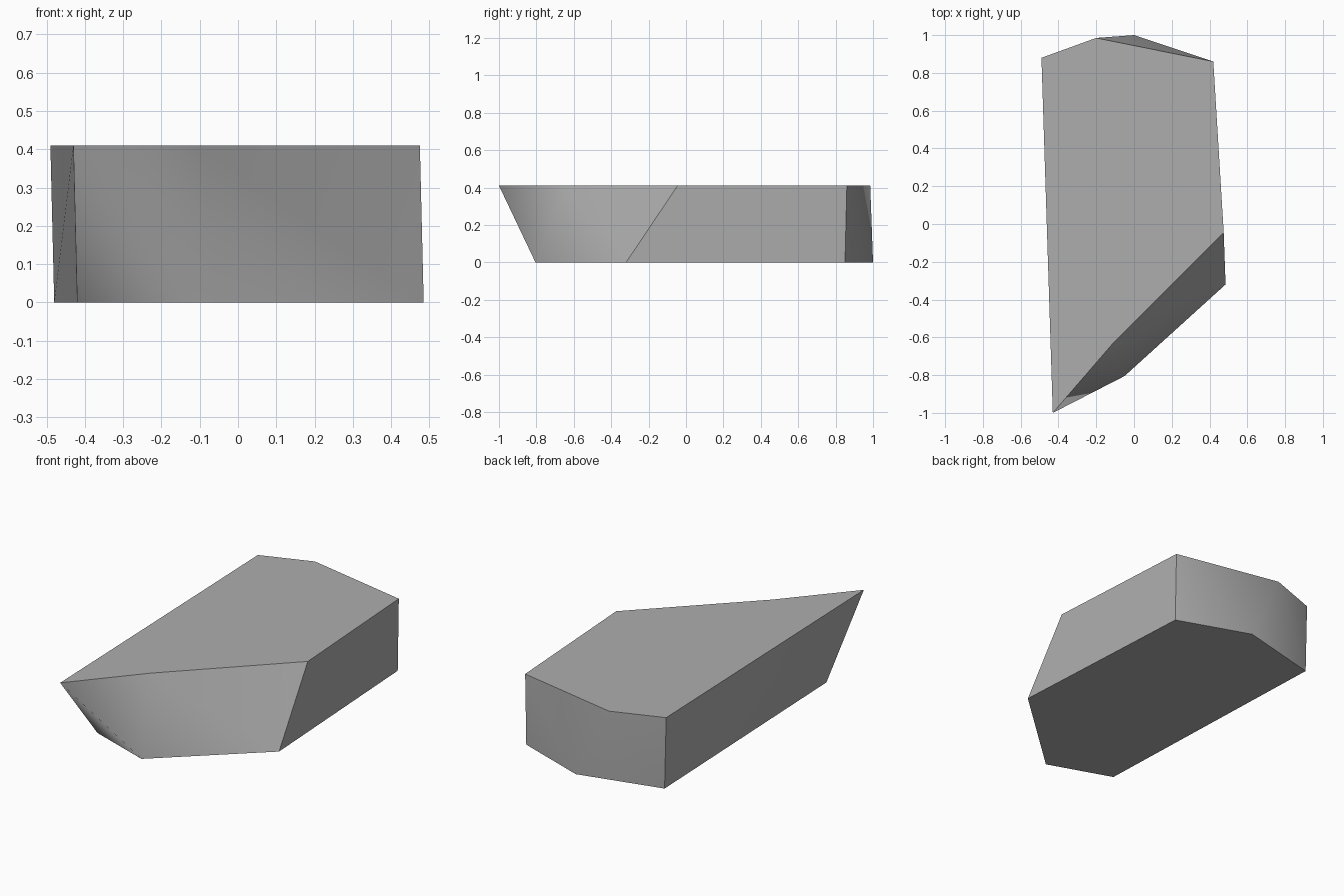
import bpy, bmesh

if "Cube" in bpy.data.objects:
    bpy.data.objects.remove(bpy.data.objects["Cube"], do_unlink=True)

# Stone grey
stone = bpy.data.materials.new("stone_grey")
stone.use_nodes = True
colour = (0.42, 0.42, 0.42, 1)
stone.diffuse_color = colour
stone.node_tree.nodes["Principled BSDF"].inputs["Base Color"].default_value = colour

# Matching outlines of the top and the base, anticlockwise from the left front corner
HEIGHT = 0.41
top_outline = [(0.475, -0.045), (0.42, 0.86), (-0.2, 0.985),
               (-0.49, 0.88), (-0.43, -1), (-0.11, -0.63)]
base_outline = [(0.485, -0.32), (0.42, 0.85), (0, 1),
                (-0.48, 0.88), (-0.42, -0.675), (-0.05, -0.805)]

bm = bmesh.new()
top = [bm.verts.new((x, y, HEIGHT)) for x, y in top_outline]
base = [bm.verts.new((x, y, 0)) for x, y in base_outline]
caps = [bm.faces.new(top), bm.faces.new(base[::-1])]

# Twisted walls, each split along its ridge
n = len(top)
RIGHT_WALL = 3
for i in range(n):
    j = (i + 1) % n
    if i == RIGHT_WALL:
        walls = [(top[i], base[i], top[j]), (top[j], base[i], base[j])]
    else:
        walls = [(top[i], base[i], base[j]), (top[i], base[j], top[j])]
    for wall in walls:
        bm.faces.new(wall).smooth = True

# Crisp rims and corners; the front and back walls blend smoothly
for cap in caps:
    for edge in cap.edges:
        edge.smooth = False
for i in (0, 1, 3, 4):
    bm.edges.get((top[i], base[i])).smooth = False

mesh = bpy.data.meshes.new("rock_slab")
bm.to_mesh(mesh)
bm.free()
mesh.materials.append(stone)
bpy.context.collection.objects.link(bpy.data.objects.new("rock_slab", mesh))
